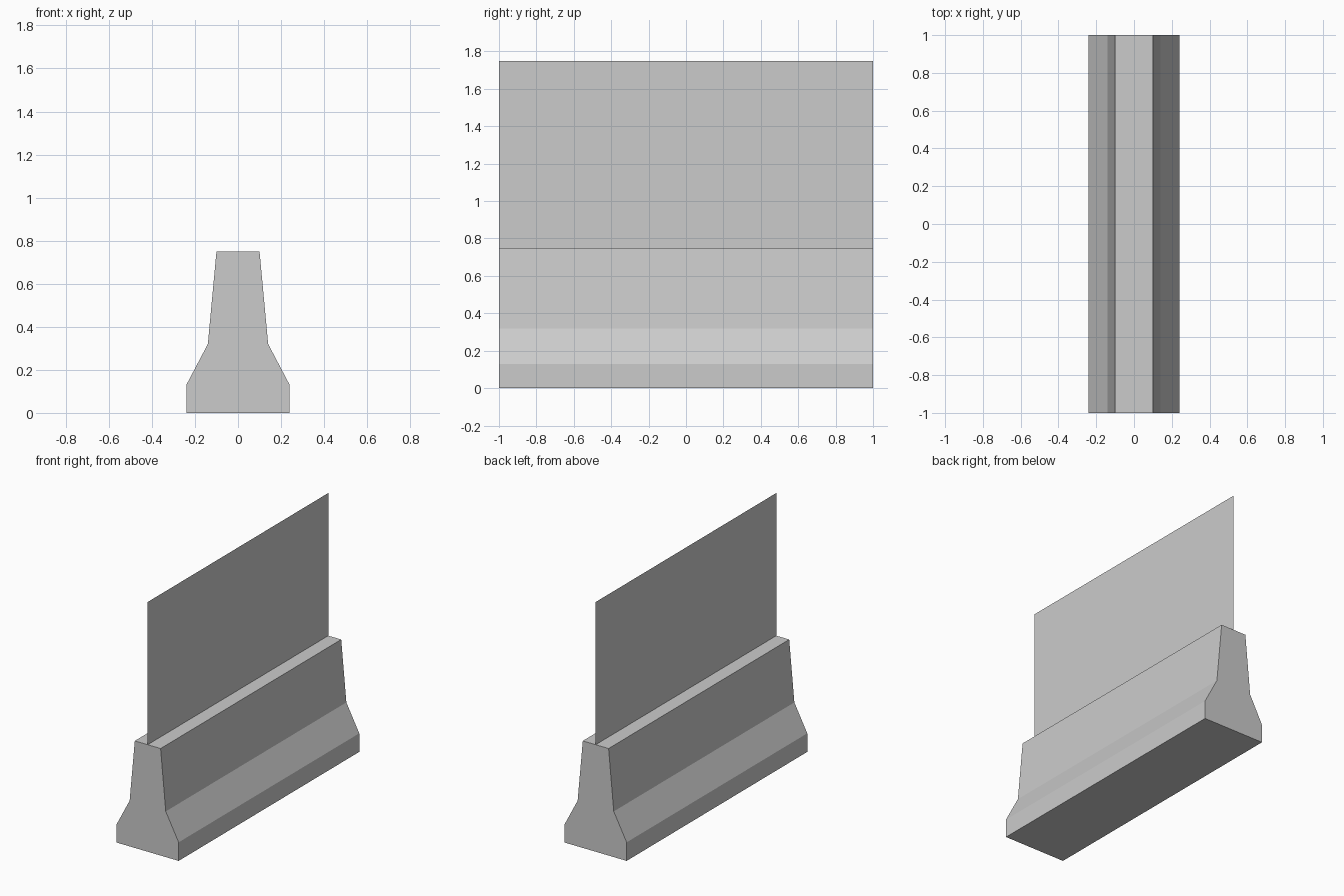
import bpy

if "Cube" in bpy.data.objects:
    bpy.data.objects.remove(bpy.data.objects["Cube"])

concrete = bpy.data.materials.new("concrete_grey")
concrete.diffuse_color = (0.6, 0.6, 0.6, 1)
concrete.use_nodes = True
concrete.node_tree.nodes["Principled BSDF"].inputs["Base Color"].default_value = concrete.diffuse_color


def make_object(name, verts, faces):
    mesh = bpy.data.meshes.new(name)
    mesh.from_pydata(verts, [], faces)
    mesh.materials.append(concrete)
    obj = bpy.data.objects.new(name, mesh)
    bpy.context.collection.objects.link(obj)
    return obj


# Barrier: mirrored stepped profile extruded along y
half = [(0.24, 0), (0.24, 0.13), (0.14, 0.32), (0.10, 0.75)]
profile = half + [(-x, z) for x, z in reversed(half)]
n = len(profile)
verts = [(x, y, z) for y in (-1, 1) for x, z in profile]
faces = [tuple(range(n)), tuple(reversed(range(n, 2 * n)))]
faces += [(i, i + n, (i + 1) % n + n, (i + 1) % n) for i in range(n)]
make_object("barrier", verts, faces)

# Thin upright screen standing on the barrier's centre line
make_object("screen", [(0, -1, 0.75), (0, 1, 0.75), (0, 1, 1.75), (0, -1, 1.75)],
            [(0, 1, 2, 3)])
